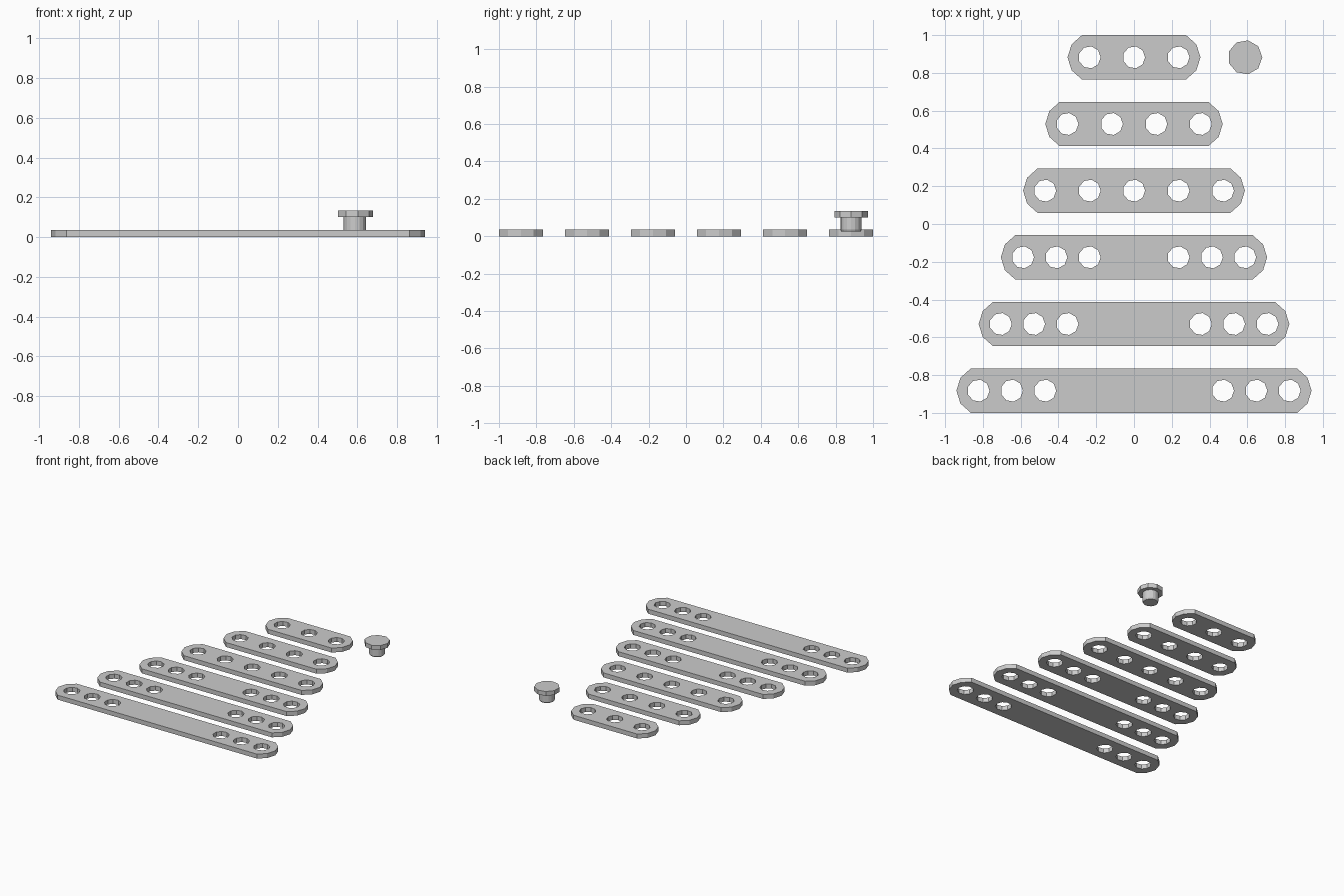
import bpy, bmesh
from math import cos, sin, pi

if "Cube" in bpy.data.objects:
    bpy.data.objects.remove(bpy.data.objects["Cube"])

U = 1 / 17            # hole radius, the base unit of the set
T = 0.035             # bar thickness


def ring(cx, cy, r, n):
    return [(cx + r * cos(2 * pi * i / n), cy + r * sin(2 * pi * i / n)) for i in range(n)]


def make_bar(name, y, reach, holes):
    # faceted rounded outline built from one quarter, mirrored
    w = 2 * U
    q = [(reach + w * 0.99, 0), (reach + w * 0.81, w * 0.58), (reach + w * 0.34, w)]
    half = q + [(-px, py) for px, py in reversed(q)]
    outline = half + [(px, -py) for px, py in reversed(half[1:-1])]

    # flat filled curve: inner loops become holes
    cu = bpy.data.curves.new(name, 'CURVE')
    cu.dimensions = '2D'
    cu.fill_mode = 'BOTH'
    cu.extrude = T / 2
    for loop in [outline] + [ring(x, 0, U, 9) for x in holes]:
        s = cu.splines.new('POLY')
        s.points.add(len(loop) - 1)
        for p, (px, py) in zip(s.points, loop):
            p.co = (px, py, 0, 1)
        s.use_cyclic_u = True
        s.use_smooth = False
    ob = bpy.data.objects.new(name, cu)
    ob.location = (0, y, T / 2)
    bpy.context.collection.objects.link(ob)
    bpy.ops.object.select_all(action='DESELECT')
    ob.select_set(True)
    bpy.context.view_layer.objects.active = ob
    bpy.ops.object.convert(target='MESH')
    bpy.ops.object.shade_flat()


def make_lathe(name, loc, profile, n):
    bm = bmesh.new()
    rings = [[bm.verts.new((x, y, z)) for x, y in ring(0, 0, r, n)] for r, z in profile]
    for a, b in zip(rings, rings[1:]):
        for i in range(n):
            j = (i + 1) % n
            bm.faces.new((a[i], a[j], b[j], b[i]))
    bm.faces.new(rings[0][::-1])
    bm.faces.new(rings[-1])
    me = bpy.data.meshes.new(name)
    bm.to_mesh(me)
    bm.free()
    ob = bpy.data.objects.new(name, me)
    ob.location = loc
    bpy.context.collection.objects.link(ob)


# six link bars, each one pitch longer than the last
for k in range(6):
    reach = (4 + 2 * k) * U
    if k < 3:         # short bars: evenly spaced holes
        holes = [-reach + 4 * U * i for i in range(k + 3)]
    else:             # long bars: three holes at each end
        holes = [s * (reach - 3 * U * i) for s in (-1, 1) for i in range(3)]
    make_bar(f"link_bar_{k + 1}", (15 - 6 * k) * U, reach, holes)

# connecting peg: faceted head on a round stem
peg = (10 * U, 15 * U, 0)
make_lathe("peg_head", peg, [(0.091, 0.1), (0.091, 0.134)], 9)
make_lathe("peg_stem", peg, [(0.052, 0.026), (0.057, 0.036), (0.057, 0.1)], 16)
